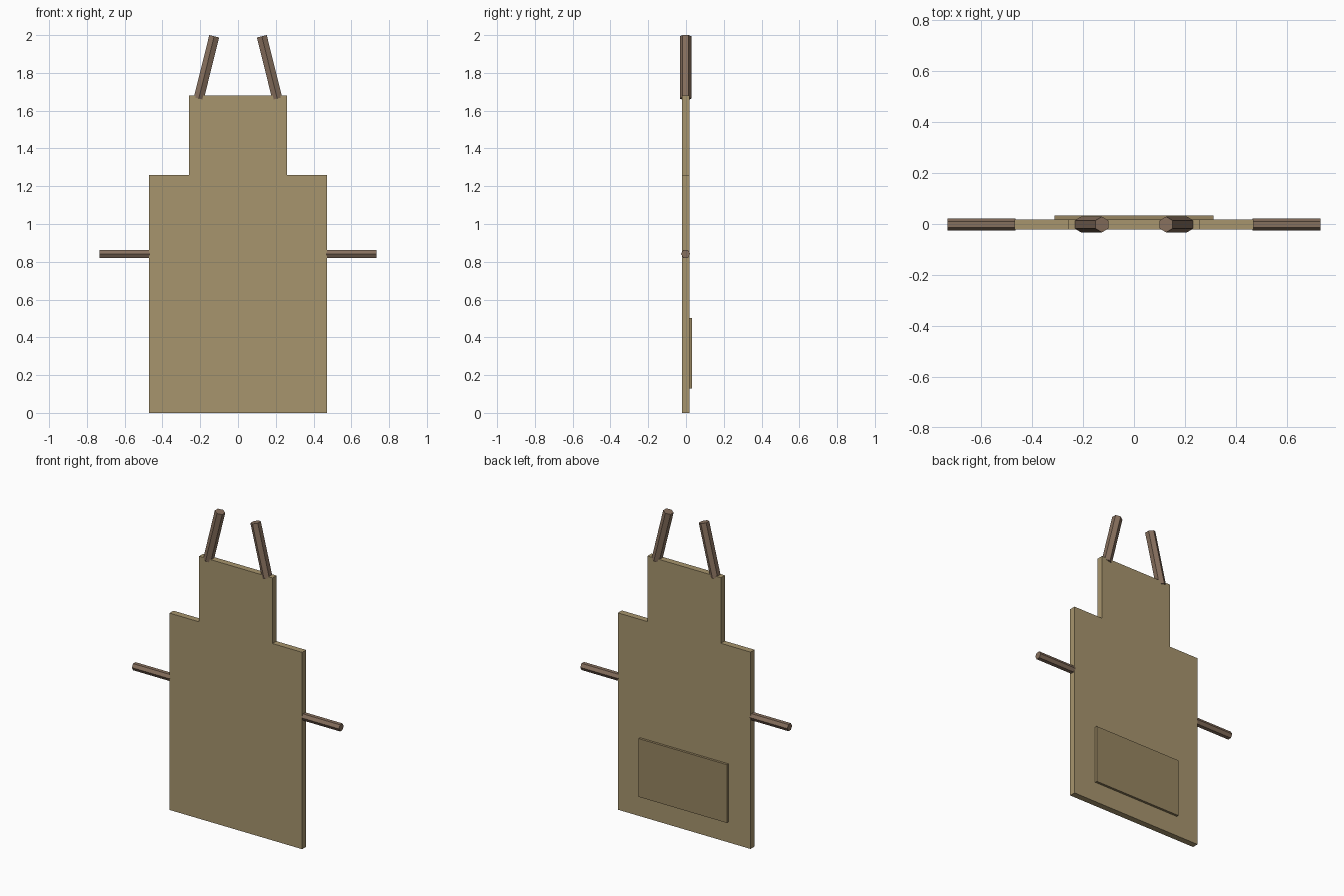
import bpy, bmesh
from mathutils import Vector

if "Cube" in bpy.data.objects:
    bpy.data.objects.remove(bpy.data.objects["Cube"])

Y = -0.002  # shared mid-plane of cloth and straps


def material(name, rgb):
    m = bpy.data.materials.new(name)
    m.diffuse_color = (*rgb, 1)
    m.use_nodes = True
    m.node_tree.nodes["Principled BSDF"].inputs["Base Color"].default_value = m.diffuse_color
    return m


CLOTH = material("canvas", (0.39, 0.30, 0.155))
POCKET = material("pocket_canvas", (0.31, 0.235, 0.12))
STRAP = material("strap_brown", (0.24, 0.16, 0.11))


def panel(name, outline, y0, y1, mat):
    """Extrude an x/z outline from y0 to y1."""
    bm = bmesh.new()
    face = bm.faces.new([bm.verts.new((x, y0, z)) for x, z in outline])
    new = bmesh.ops.extrude_face_region(bm, geom=[face], use_keep_orig=True)["geom"]
    verts = [v for v in new if isinstance(v, bmesh.types.BMVert)]
    bmesh.ops.translate(bm, verts=verts, vec=(0, y1 - y0, 0))
    bmesh.ops.recalc_face_normals(bm, faces=bm.faces)
    me = bpy.data.meshes.new(name)
    bm.to_mesh(me)
    bm.free()
    ob = bpy.data.objects.new(name, me)
    bpy.context.collection.objects.link(ob)
    me.materials.append(mat)
    return ob


def hex_rod(name, start, end, radius):
    """Six-sided rod in the x/z plane with corners facing front and back."""
    a, b = Vector(start), Vector(end)
    d = b - a
    bpy.ops.mesh.primitive_cylinder_add(vertices=6, radius=radius, depth=d.length,
                                        location=(a + b) / 2)
    ob = bpy.context.object
    ob.name = name
    # pure rotation about y keeps the corners on +y and -y
    ob.rotation_euler = (0, Vector((d.z, d.x)).angle_signed(Vector((1, 0))), 0)
    ob.data.materials.append(STRAP)
    return ob


# Apron cloth: wide skirt with narrower bib
half = [(0.47, 0), (0.47, 1.26), (0.26, 1.26), (0.26, 1.68)]
panel("apron_body", half + [(-x, z) for x, z in reversed(half)], Y - 0.02, Y + 0.02, CLOTH)

# Pocket on the +y face
panel("pocket", [(-0.312, 0.13), (0.312, 0.13), (0.312, 0.503), (-0.312, 0.503)],
      Y + 0.018, 0.033, POCKET)

# Neck straps and waist ties on both sides
for side, s in (("left", -1), ("right", 1)):
    hex_rod("neck_strap_" + side, (s * 0.208, Y, 1.664), (s * 0.126, Y, 1.9935), 0.031)
    hex_rod("waist_tie_" + side, (s * 0.465, Y, 0.842), (s * 0.733, Y, 0.842), 0.0245)
